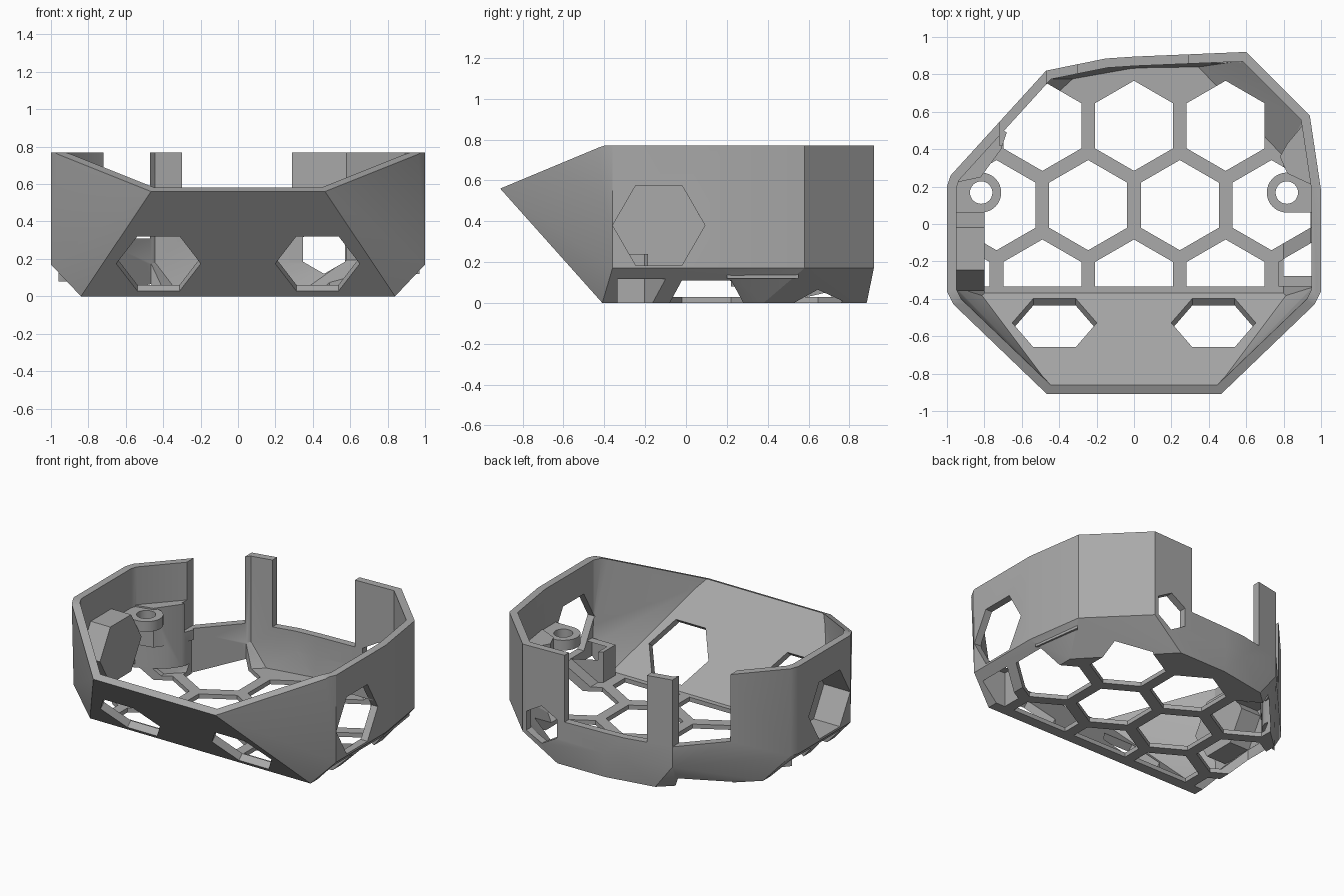
import bpy, bmesh, math
from mathutils import Vector, Matrix

if "Cube" in bpy.data.objects:
    bpy.data.objects.remove(bpy.data.objects["Cube"])

grey = bpy.data.materials.new("plain grey")
grey.use_nodes = True
grey.diffuse_color = (0.4, 0.4, 0.4, 1)
grey.node_tree.nodes["Principled BSDF"].inputs["Base Color"].default_value = (0.4, 0.4, 0.4, 1)

WALL, FLOOR, TOP = 0.05, 0.03, 0.77


def hull(points):
    """Closed convex body around points."""
    bm = bmesh.new()
    for p in points:
        bm.verts.new(p)
    bmesh.ops.remove_doubles(bm, verts=bm.verts[:], dist=0.0005)
    bmesh.ops.convex_hull(bm, input=bm.verts[:])
    bmesh.ops.delete(bm, geom=[v for v in bm.verts if not v.link_faces], context='VERTS')
    bmesh.ops.dissolve_limit(bm, angle_limit=0.005, verts=bm.verts[:], edges=bm.edges[:])
    bmesh.ops.recalc_face_normals(bm, faces=bm.faces[:])
    return bm


def clip(bm, planes):
    """Keep the part of a convex body behind every (point, normal) plane."""
    for co, no in planes:
        bmesh.ops.bisect_plane(bm, geom=bm.verts[:] + bm.edges[:] + bm.faces[:],
                               plane_co=co, plane_no=no, clear_outer=True)
        if len(bm.verts) < 4:
            return None
        points = [v.co.copy() for v in bm.verts]
        bm.free()
        bm = hull(points)
    return bm


def prism(outline, z0, z1):
    return hull([(x, y, z) for x, y in outline for z in (z0, z1)])


def ring(cx, cy, r, n, start=0.0):
    return [(cx + r * math.cos(start + math.tau * i / n),
             cy + r * math.sin(start + math.tau * i / n)) for i in range(n)]


def box(x0, x1, y0, y1, z0, z1):
    return prism([(x0, y0), (x1, y0), (x1, y1), (x0, y1)], z0, z1)


def add(name, bm):
    mesh = bpy.data.meshes.new(name)
    bm.to_mesh(mesh)
    bm.free()
    mesh.materials.append(grey)
    ob = bpy.data.objects.new(name, mesh)
    bpy.context.collection.objects.link(ob)
    return ob


def combine(target, bm, operation='DIFFERENCE'):
    """Boolean a helper body into target, then discard the helper."""
    if bm is None:
        return
    tool = add("helper", bm)
    tool.hide_render = True
    mod = target.modifiers.new("cut", 'BOOLEAN')
    mod.object, mod.operation, mod.solver = tool, operation, 'EXACT'
    bpy.context.view_layer.objects.active = target
    bpy.ops.object.modifier_apply(modifier=mod.name)
    bpy.data.objects.remove(tool)


# Outer body: wall outline, smaller floor outline, front tip
outline = [(1, -0.36), (1, 0.18), (0.94, 0.58), (0.6, 0.92), (0, 0.895), (-0.15, 0.885),
           (-0.47, 0.82), (-0.98, 0.26), (-1, 0.2), (-1, -0.36)]
floor = [(0.84, -0.41), (0.84, 0.38), (0.36, 0.885), (0, 0.88), (-0.34, 0.82),
         (-0.84, 0.36), (-0.84, -0.41)]
points = [(x, y, z) for x, y in outline for z in (0.17, TOP)] + [(x, y, 0) for x, y in floor]
for s in (-1, 1):
    points += [(s * 0.465, -0.91, 0.56), (s * 0.965, -0.43, 0.76), (s * 0.98, -0.4, TOP)]
outer = hull(points)

# Inner cavity: the same planes moved inwards, open at the top
planes, walls = [], []
for f in outer.faces:
    n = f.normal.copy()
    depth = -0.5 if n.z > 0.5 else FLOOR if n.z < -0.95 else WALL
    plane = (f.calc_center_median() - n * depth, n)
    planes.append(plane)
    if abs(n.z) < 0.12:
        walls.append(plane)
cavity = clip(box(-2, 2, -2, 2, -1, 2), planes)
body = add("housing_shell", outer)
combine(body, cavity)

# Inner wall thickenings behind the screw ears
combine(body, prism([(0.97, 0.2), (0.82, 0.27), (0.78, 0.36), (0.82, 0.43), (0.92, 0.55)],
                    0.12, 0.51), 'UNION')
combine(body, prism([(-0.96, 0.22), (-0.82, 0.25), (-0.71, 0.4), (-0.68, 0.49), (-0.72, 0.51)],
                    0.08, 0.51), 'UNION')

# Honeycomb floor openings
front_limit = [(Vector((0, -0.335, 0)), Vector((0, -1, 0)))]
pitch, radius = 0.49, 0.241
for row in range(3):
    cy = 0.525 - row * pitch * math.sqrt(0.75)
    for k in range(-2, 3):
        cx = k * pitch + (pitch / 2 if row == 1 else 0)
        if abs(cx) > 0.99 or (row == 0 and abs(k) > 1):
            continue
        cell = prism(ring(cx, cy, radius, 6, math.pi / 6), -0.1, 0.24)
        combine(body, clip(cell, walls + front_limit))

# Hexagonal openings in both side walls
for s in (-1, 1):
    hole = prism(ring(0, 0, 0.226, 6), -0.2, 0.2)
    hole.transform(Matrix.Translation((s, -0.133, 0.38)) @
                   Matrix(((0, 0, 1, 0), (1, 0, 0, 0), (0, 1, 0, 0), (0, 0, 0, 1))))
    combine(body, hole)

# Hexagonal openings square to the sloping front panel
slope = math.atan2(0.56, -0.5)
for s in (-1, 1):
    hole = prism(ring(0, 0, 0.226, 6), -0.12, 0.12)
    hole.transform(Matrix.Translation((s * 0.425, -0.566, 0.174)) @
                   Matrix.Rotation(slope, 4, 'X'))
    combine(body, hole)

# Small back opening
hole = prism(ring(0, 0, 0.13, 6, math.pi / 6), -0.15, 0.15)
hole.transform(Matrix.Translation((0.46, 0.9, 0.25)) @ Matrix.Rotation(math.pi / 2, 4, 'X'))
combine(body, hole)

# Back rim notches, leaving one upright post
combine(body, box(-0.30, 0.29, 0.6, 1.1, 0.31, 1))
combine(body, box(-0.72, -0.47, 0.42, 1.1, 0.31, 1))

# Screw ears
for s, side in ((-1, "right"), (1, "left")):
    cx, cy = s * 0.817, 0.168
    ear = add(side + "_screw_ear",
              prism(ring(cx, cy, 0.107, 32) + [(s * 0.98, cy - 0.107), (s * 0.98, cy + 0.09)],
                    0.43, 0.5))
    combine(ear, prism(ring(cx, cy, 0.06, 32), 0.3, 0.6))

# Shading
for ob in bpy.context.collection.objects:
    if ob.type == 'MESH' and grey.name in ob.data.materials:
        bpy.ops.object.select_all(action='DESELECT')
        ob.select_set(True)
        bpy.context.view_layer.objects.active = ob
        bpy.ops.object.shade_smooth_by_angle(angle=math.radians(25))
